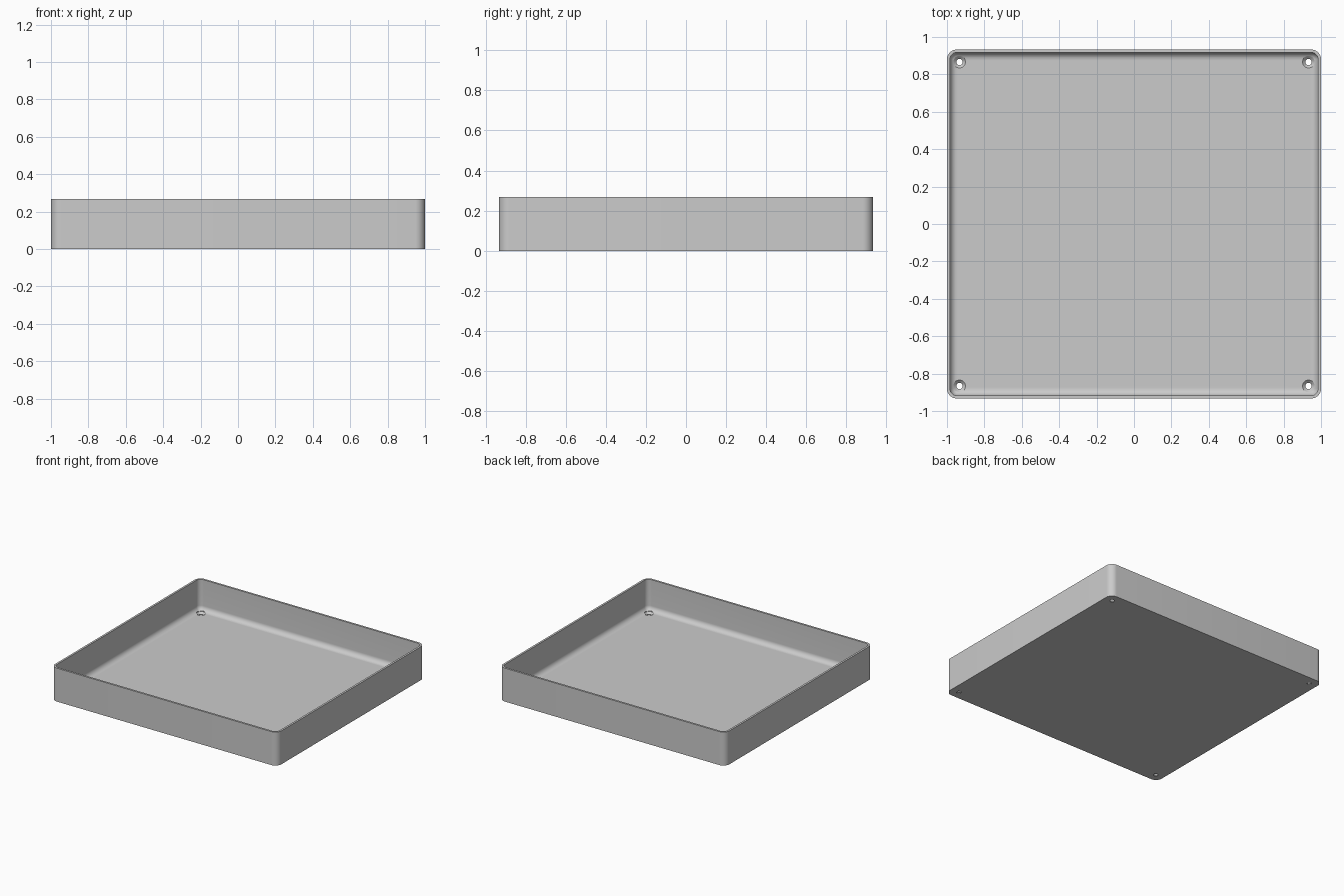
import bpy, bmesh, math
from mathutils import Vector

cube = bpy.data.objects.get("Cube")
if cube:
    bpy.data.objects.remove(cube, do_unlink=True)

HX, HY, HEIGHT = 1.0, 0.933, 0.267      # outer half sizes and height
WALL, FLOOR = 0.016, 0.02
CORNER, FILLET = 0.053, 0.04
STEPS = 10

# Plain grey plastic
grey = bpy.data.materials.new("grey plastic")
grey.use_nodes = True
colour = (0.6, 0.6, 0.6, 1)
grey.diffuse_color = colour
grey.node_tree.nodes["Principled BSDF"].inputs["Base Color"].default_value = colour


def rounded_ring(bm, inset, z):
    """Rounded rectangle of vertices, pulled in from the outer outline."""
    r = max(CORNER - inset, 0.004)
    ring = []
    for quarter, (sx, sy) in enumerate([(1, 1), (-1, 1), (-1, -1), (1, -1)]):
        for i in range(STEPS + 1):
            a = math.pi / 2 * (quarter + i / STEPS)
            ring.append(bm.verts.new((sx * (HX - inset - r) + r * math.cos(a),
                                      sy * (HY - inset - r) + r * math.sin(a), z)))
    return ring


def bridge(bm, lower, upper):
    n = len(lower)
    for i in range(n):
        j = (i + 1) % n
        bm.faces.new((lower[i], lower[j], upper[j], upper[i]))


def make_object(name, bm):
    bmesh.ops.recalc_face_normals(bm, faces=bm.faces)
    mesh = bpy.data.meshes.new(name)
    bm.to_mesh(mesh)
    bm.free()
    mesh.materials.append(grey)
    obj = bpy.data.objects.new(name, mesh)
    bpy.context.collection.objects.link(obj)
    return obj


# Tray shell: outer wall, rim, inner wall, floor fillet
profile = [(0, 0), (0, HEIGHT), (WALL, HEIGHT)]
for i in range(STEPS + 1):
    a = math.pi / 2 * i / STEPS
    profile.append((WALL + FILLET * (1 - math.cos(a)),
                    FLOOR + FILLET * (1 - math.sin(a))))
bm = bmesh.new()
rings = [rounded_ring(bm, inset, z) for inset, z in profile]
for lower, upper in zip(rings, rings[1:]):
    bridge(bm, lower, upper)
bm.faces.new(rings[0])
bm.faces.new(rings[-1])
tray = make_object("tray", bm)

# Countersunk screw holes in the four corners
bm = bmesh.new()
hole_profile = [(0.017, -0.02), (0.017, 0.006), (0.033, FLOOR + 0.001), (0.033, 0.1)]
for sx in (-1, 1):
    for sy in (-1, 1):
        centre = Vector((sx * (HX - 0.067), sy * (HY - 0.067), 0))
        circles = []
        for radius, z in hole_profile:
            circles.append([bm.verts.new(centre + Vector((
                radius * math.cos(math.tau * k / 32),
                radius * math.sin(math.tau * k / 32), z))) for k in range(32)])
        for lower, upper in zip(circles, circles[1:]):
            bridge(bm, lower, upper)
        bm.faces.new(circles[0])
        bm.faces.new(circles[-1])
cutter = make_object("screw_hole_cutter", bm)
cutter.hide_render = True

cut = tray.modifiers.new("screw holes", 'BOOLEAN')
cut.operation = 'DIFFERENCE'
cut.solver = 'EXACT'
cut.object = cutter

bpy.ops.object.select_all(action='DESELECT')
tray.select_set(True)
bpy.context.view_layer.objects.active = tray
bpy.ops.object.modifier_apply(modifier=cut.name)
bpy.data.objects.remove(cutter, do_unlink=True)
bpy.ops.object.shade_smooth_by_angle(angle=math.radians(30))
